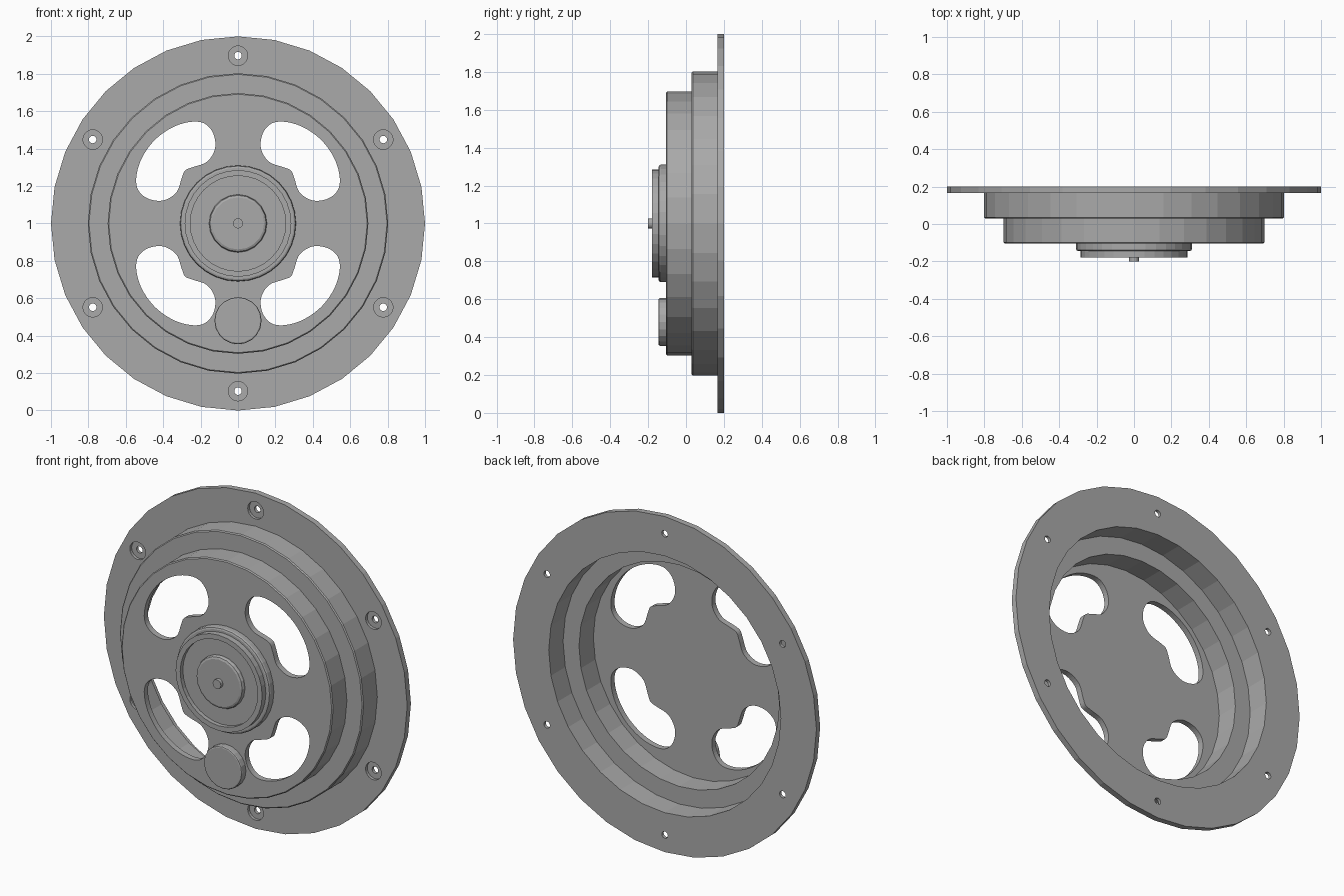
import bpy, bmesh, math
from mathutils import Vector

if "Cube" in bpy.data.objects:
    bpy.data.objects.remove(bpy.data.objects["Cube"])

grey = bpy.data.materials.new("plain grey")
grey.use_nodes = True
grey.diffuse_color = (0.4, 0.4, 0.4, 1)
grey.node_tree.nodes["Principled BSDF"].inputs["Base Color"].default_value = (0.4, 0.4, 0.4, 1)

CENTRE_Z = 1.0


def finish(name, bm, location):
    bmesh.ops.recalc_face_normals(bm, faces=bm.faces)
    mesh = bpy.data.meshes.new(name)
    bm.to_mesh(mesh)
    bm.free()
    mesh.materials.append(grey)
    obj = bpy.data.objects.new(name, mesh)
    obj.location = location
    bpy.context.collection.objects.link(obj)
    return obj


def lathe(name, profile, sides=32, x=0.0, z=CENTRE_Z):
    """Turn (radius, y) points around the y axis; radius 0 makes a flat cap."""
    bm = bmesh.new()
    rings = []
    for r, y in profile:
        if r == 0:
            continue
        angles = [2 * math.pi * i / sides for i in range(sides)]
        rings.append([bm.verts.new((r * math.cos(a), y, r * math.sin(a))) for a in angles])
    for low, high in zip(rings, rings[1:]):
        for i in range(sides):
            j = (i + 1) % sides
            bm.faces.new((low[i], low[j], high[j], high[i]))
    for end, ring in ((profile[0], rings[0]), (profile[-1], rings[-1])):
        if end[0] == 0:
            bm.faces.new(ring)
    return finish(name, bm, (x, 0, z))


def disc(name, radius, back, front, bevel=0.0, **kw):
    rim = [(radius, front)]
    if bevel:
        rim = [(radius - bevel * (1 - math.cos(t)), front + bevel * (1 - math.sin(t)))
               for t in (0, math.pi / 4, math.pi / 2)]
    return lathe(name, [(0, back), (radius, back)] + rim + [(0, front)], **kw)


def cut(target, cutter):
    cutter.hide_render = True
    mod = target.modifiers.new("cut", 'BOOLEAN')
    mod.operation = 'DIFFERENCE'
    mod.solver = 'EXACT'
    mod.object = cutter
    bpy.context.view_layer.objects.active = target
    bpy.ops.object.modifier_apply(modifier=mod.name)
    bpy.data.objects.remove(cutter)


def smooth_loop(points, steps=5):
    """Closed smooth curve through the points."""
    out, n = [], len(points)
    for i in range(n):
        a, b, c, d = (points[(i + k) % n] for k in (-1, 0, 1, 2))
        for s in range(steps):
            t = s / steps
            out.append(0.5 * (2 * b + (c - a) * t + (2 * a - 5 * b + 4 * c - d) * t * t
                              + (3 * b - a - 3 * c + d) * t ** 3))
    return out


# Stepped hollow housing with its mounting flange
E = 0.006
housing = lathe("housing", [
    (0, -0.105), (0.697 - E, -0.105), (0.697, -0.105 + E), (0.697, 0.03),
    (0.803 - E, 0.03), (0.803, 0.03 + E), (0.803, 0.165),
    (1.0, 0.165), (1.0, 0.2), (0.765, 0.2), (0.765, 0.065),
    (0.66, 0.065), (0.66, -0.07), (0, -0.07)])

# Four kidney-shaped windows: half outline as (degrees off the diagonal, radius)
half = [(0, 0.40), (6.3, 0.386), (18.3, 0.369), (27.9, 0.418), (29.6, 0.498),
        (26.4, 0.564), (19.8, 0.60), (10.5, 0.622), (0, 0.63)]
outline = half + [(-a, r) for a, r in reversed(half[1:-1])]
for diagonal in (45, 135, 225, 315):
    pts = [Vector((r * math.cos(math.radians(diagonal + a)), r * math.sin(math.radians(diagonal + a))))
           for a, r in outline]
    bm = bmesh.new()
    face = bm.faces.new([bm.verts.new((p.x, -0.15, p.y)) for p in smooth_loop(pts)])
    new = bmesh.ops.extrude_face_region(bm, geom=[face])["geom"]
    bmesh.ops.translate(bm, verts=[v for v in new if isinstance(v, bmesh.types.BMVert)], vec=(0, 0.12, 0))
    cut(housing, finish("window_cutter", bm, (0, 0, CENTRE_Z)))

# Six counterbored screw holes in the flange
for i in range(6):
    a = math.radians(30 + 60 * i)
    cut(housing, lathe("screw_hole_cutter",
                       [(0, 0.1), (0.052, 0.1), (0.052, 0.182), (0.02, 0.182), (0.02, 0.25), (0, 0.25)],
                       sides=20, x=0.897 * math.cos(a), z=CENTRE_Z + 0.897 * math.sin(a)))

# Central hub: rounded base, raised rim, knob and pin
disc("hub_base", 0.31, -0.104, -0.145, bevel=0.012)
lathe("hub_rim", [(0, -0.14), (0.285, -0.14), (0.285, -0.18), (0.255, -0.18), (0.255, -0.155), (0, -0.155)])
disc("hub_knob", 0.155, -0.15, -0.18, bevel=0.016, sides=20)
disc("hub_pin", 0.027, -0.175, -0.2, sides=16)

# Button below the hub
disc("lower_button", 0.126, -0.104, -0.145, bevel=0.008, sides=20, z=0.48)
